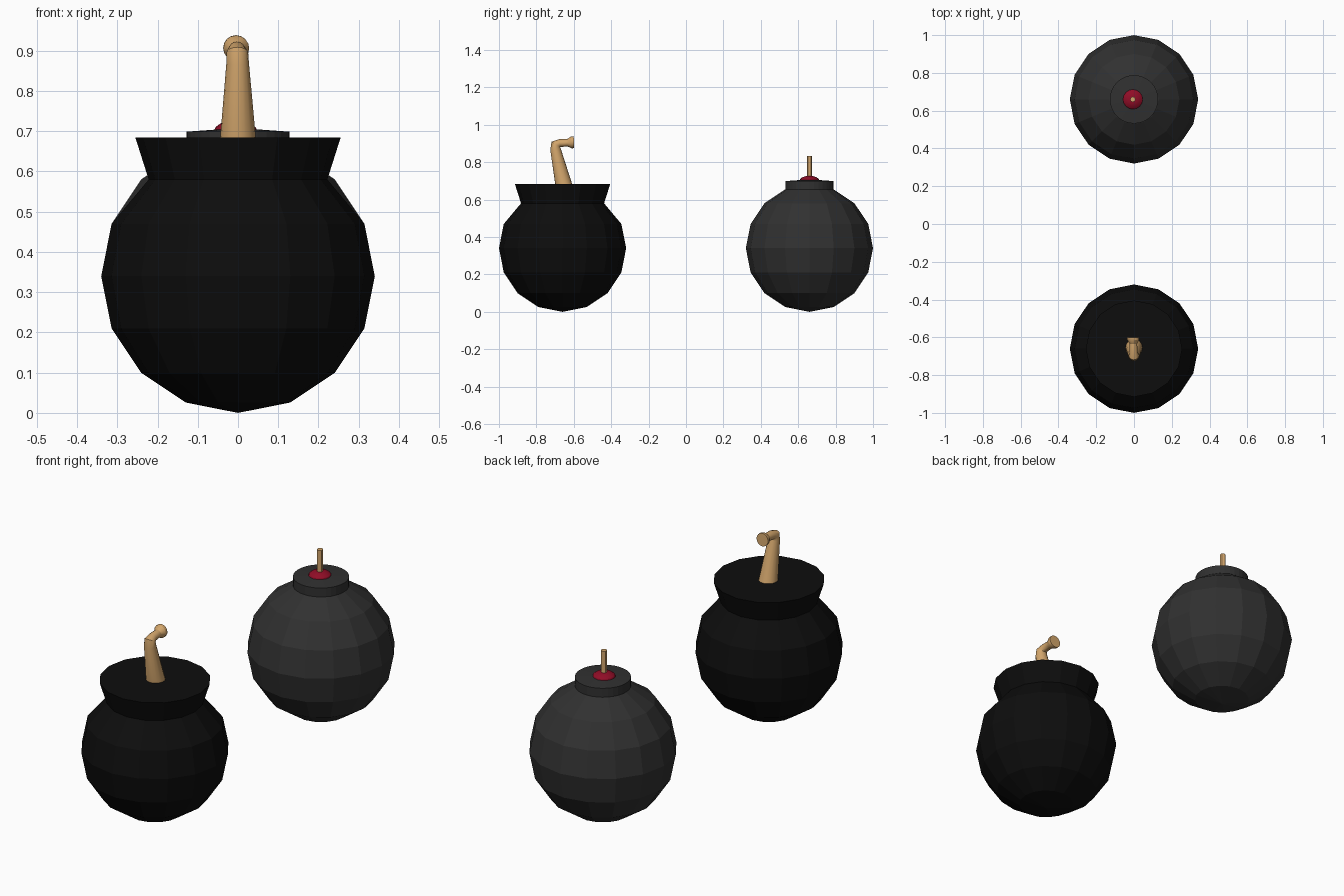
import bpy, bmesh
from math import sin, cos, pi
from mathutils import Vector

cube = bpy.data.objects.get("Cube")
if cube:
    bpy.data.objects.remove(cube)


def material(name, rgb):
    m = bpy.data.materials.new(name)
    m.use_nodes = True
    m.diffuse_color = (*rgb, 1)
    m.node_tree.nodes["Principled BSDF"].inputs["Base Color"].default_value = (*rgb, 1)
    return m


black = material("black iron", (0.004, 0.004, 0.004))
grey = material("charcoal", (0.03, 0.03, 0.03))
tan = material("tan fuse", (0.65, 0.38, 0.15))
red = material("dark red", (0.28, 0.004, 0.02))


def loft(name, stations, sides, mat, smooth=False):
    """Skin rings given as (centre, tangent, radius) and close both ends."""
    bm = bmesh.new()
    rings = []
    for centre, tangent, radius in stations:
        t = Vector(tangent).normalized()
        side = Vector((1, 0, 0))
        up = t.cross(side)
        angles = [2 * pi * i / sides for i in range(sides)]
        rings.append([bm.verts.new(Vector(centre) + radius * (cos(a) * side + sin(a) * up))
                      for a in angles])
    for low, high in zip(rings, rings[1:]):
        for i in range(sides):
            j = (i + 1) % sides
            bm.faces.new((low[i], low[j], high[j], high[i]))
    bm.faces.new(rings[0][::-1])
    bm.faces.new(rings[-1])
    bmesh.ops.remove_doubles(bm, verts=bm.verts, dist=1e-5)
    bmesh.ops.recalc_face_normals(bm, faces=bm.faces)
    me = bpy.data.meshes.new(name)
    bm.to_mesh(me)
    bm.free()
    me.materials.append(mat)
    ob = bpy.data.objects.new(name, me)
    bpy.context.collection.objects.link(ob)
    if smooth:
        bpy.ops.object.select_all(action="DESELECT")
        ob.select_set(True)
        bpy.context.view_layer.objects.active = ob
        bpy.ops.object.shade_smooth_by_angle(angle=pi / 6)
    return ob


def lathe(name, y, profile, sides, mat, x=0, smooth=False):
    return loft(name, [((x, y, z), (0, 0, 1), r) for r, z in profile], sides, mat, smooth)


R, Y = 0.34, 0.66
ball = [(max(R * sin(pi * k / 8), 1e-6), R - R * cos(pi * k / 8)) for k in range(9)]

# Front bomb: ball with a flared neck
lathe("front_bomb_body", -Y, ball[:6] + [(0.222, 0.58), (0.255, 0.684)], 16, black)

# Bent tapering fuse with a flared tip
path = [((-0.653, 0.675), (-0.2, 1), 0.045),
        ((-0.698, 0.87), (-0.2, 1), 0.028),
        ((-0.696, 0.895), (0.6, 1), 0.027),
        ((-0.675, 0.902), (1, 0.2), 0.021),
        ((-0.634, 0.904), (1, 0.05), 0.020),
        ((-0.613, 0.906), (1, 0.05), 0.032),
        ((-0.599, 0.907), (1, 0.05), 0.032)]
loft("front_bomb_fuse", [((-0.005 * i / 6, y, z), (0, ty, tz), r)
                         for i, ((y, z), (ty, tz), r) in enumerate(path)], 16, tan, True)

# Back bomb: ball, cap, red seal and straight fuse
lathe("back_bomb_body", Y, ball, 16, grey)
lathe("back_bomb_cap", Y, [(0.128, 0.64), (0.128, 0.699), (0.03, 0.706)], 32, grey)
seal = [(0.054 * cos(a), 0.70 + 0.027 * sin(a)) for a in (0, pi / 8, pi / 4, 3 * pi / 8)]
lathe("back_bomb_seal", Y, seal, 16, red, -0.006, True)
lathe("back_bomb_fuse", Y, [(0.014, 0.69), (0.014, 0.833)], 12, tan, -0.006, True)
